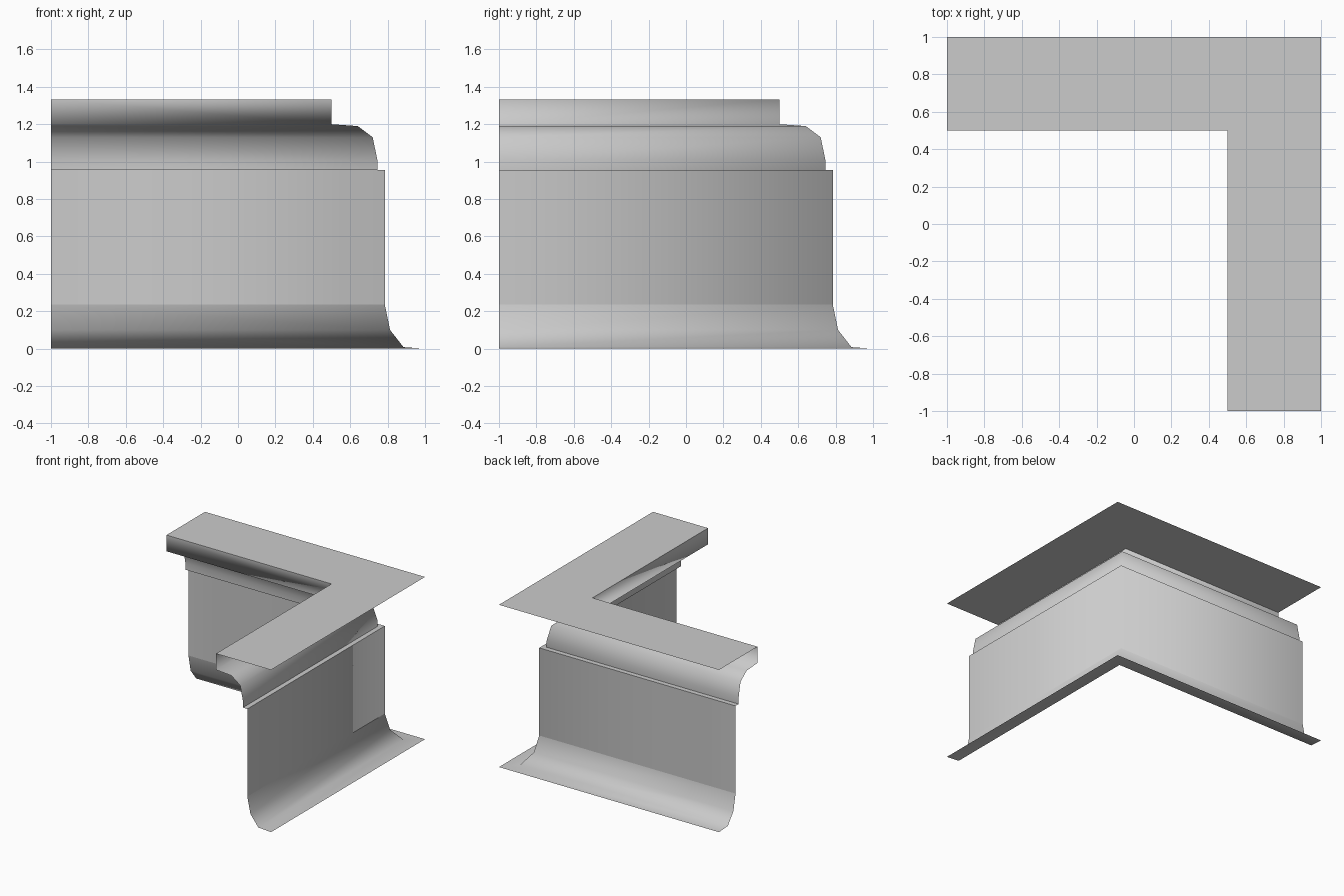
import bpy
import bmesh

cube = bpy.data.objects.get("Cube")
if cube:
    bpy.data.objects.remove(cube, do_unlink=True)

grey = bpy.data.materials.new("plain grey")
grey.use_nodes = True
colour = (0.6, 0.6, 0.6, 1)
grey.diffuse_color = colour
grey.node_tree.nodes["Principled BSDF"].inputs["Base Color"].default_value = colour


def mitred_strip(name, profile, sharp=()):
    """Sweep a (depth from outer edge, height) profile round the L corner."""
    bm = bmesh.new()
    rows = []
    for depth, z in profile:
        e = 1 - depth
        rows.append([bm.verts.new(p) for p in ((-1, e, z), (e, e, z), (e, -1, z))])
    for a, b in zip(rows, rows[1:]):
        for i in range(2):
            bm.faces.new((a[i], b[i], b[i + 1], a[i + 1])).smooth = True
    # Hard edges run along the length; the corner itself stays soft
    for k in sharp:
        for i in range(2):
            bm.edges.get((rows[k][i], rows[k][i + 1])).smooth = False
    mesh = bpy.data.meshes.new(name)
    bm.to_mesh(mesh)
    bm.free()
    mesh.materials.append(grey)
    obj = bpy.data.objects.new(name, mesh)
    bpy.context.collection.objects.link(obj)
    return obj


# Flat L-shaped top
mitred_strip("top_slab", [(0, 1.333), (0.5, 1.333)])

# Lip and rounded cove beneath it, ending in a small ledge
mitred_strip("lip_and_cove",
             [(0.5, 1.333), (0.5, 1.2), (0.36, 1.19), (0.28, 1.13),
              (0.255, 1.01), (0.255, 0.955), (0.215, 0.955)], sharp=[5])

# Upright wall
mitred_strip("wall", [(0.215, 0.955), (0.215, 0.235)])

# Flared skirting that runs out flat on the ground
mitred_strip("flared_base",
             [(0.215, 0.235), (0.187, 0.1), (0.115, 0.008), (0, 0)])
